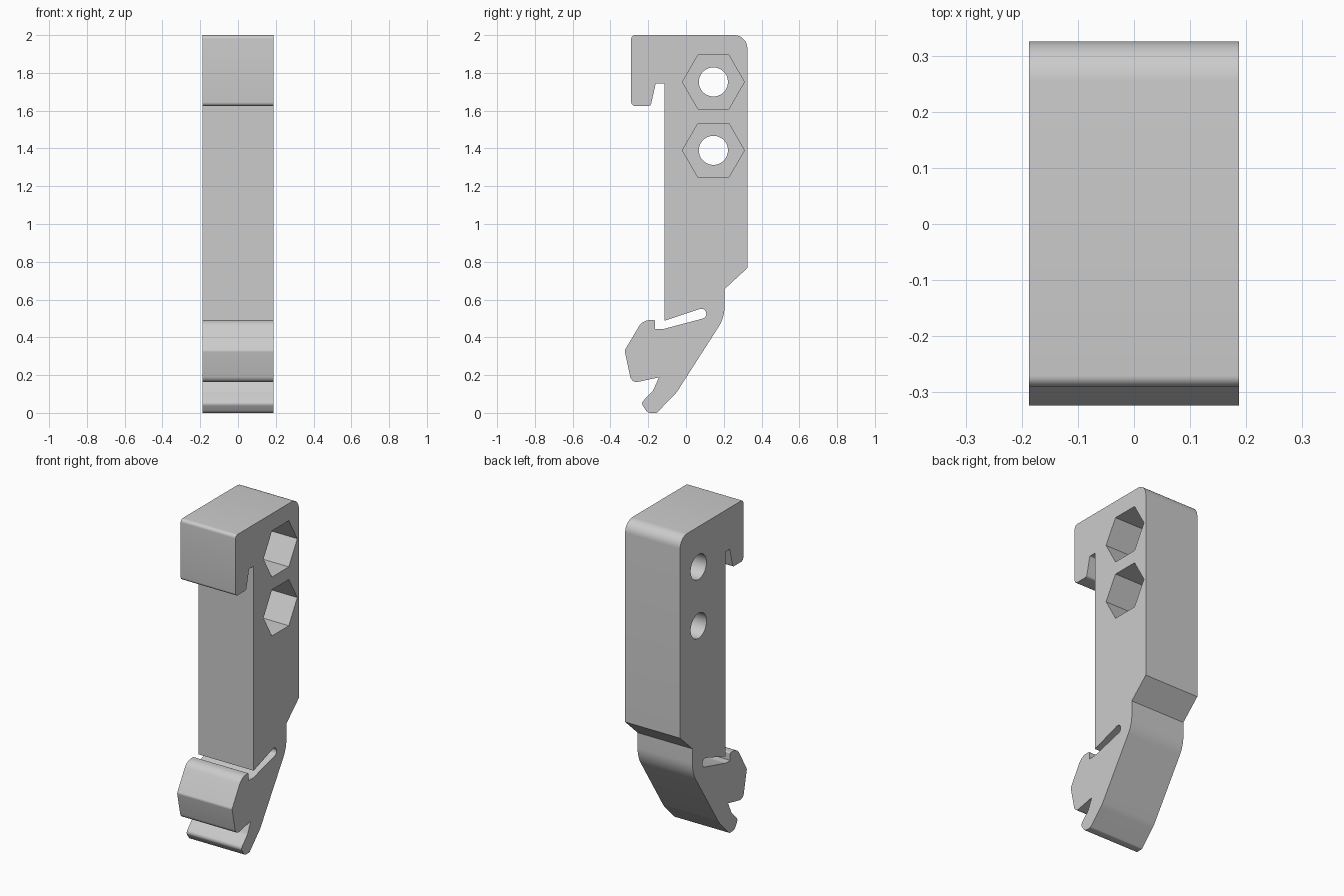
import bpy, bmesh, math
from mathutils import Vector

cube = bpy.data.objects.get("Cube")
if cube:
    bpy.data.objects.remove(cube, do_unlink=True)

WIDTH = 0.374

grey = bpy.data.materials.new("light grey plastic")
grey.use_nodes = True
colour = (0.6, 0.6, 0.6, 1)
grey.diffuse_color = colour
grey.node_tree.nodes["Principled BSDF"].inputs["Base Color"].default_value = colour


def rounded(corners, steps=8):
    """Turn (y, z, radius) corners into an outline with filleted corners."""
    outline = []
    for i, (y, z, radius) in enumerate(corners):
        p = Vector((y, z))
        before = Vector(corners[i - 1][:2]) - p
        after = Vector(corners[(i + 1) % len(corners)][:2]) - p
        if radius == 0:
            outline.append(p)
            continue
        half = before.angle(after) / 2
        reach = radius / math.tan(half)
        a, b = before.normalized(), after.normalized()
        centre = p + (a + b).normalized() * radius / math.sin(half)
        start, end = p + a * reach - centre, p + b * reach - centre
        sweep = math.pi - 2 * half
        for k in range(steps + 1):
            t = k / steps
            outline.append(centre + (start * math.sin((1 - t) * sweep)
                                     + end * math.sin(t * sweep)) / math.sin(sweep))
    return outline


def extrude_profile(name, outline, width):
    bm = bmesh.new()
    face = bm.faces.new([bm.verts.new((-width / 2, p.x, p.y)) for p in outline])
    grown = bmesh.ops.extrude_face_region(bm, geom=[face])
    moved = [g for g in grown["geom"] if isinstance(g, bmesh.types.BMVert)]
    bmesh.ops.translate(bm, verts=moved, vec=(width, 0, 0))
    bmesh.ops.recalc_face_normals(bm, faces=bm.faces)
    mesh = bpy.data.meshes.new(name)
    bm.to_mesh(mesh)
    bm.free()
    obj = bpy.data.objects.new(name, mesh)
    bpy.context.collection.objects.link(obj)
    mesh.materials.append(grey)
    return obj


def cut(target, sides, radius, x_from, x_to, y, z):
    """Drill a prism-shaped hole along x."""
    bpy.ops.mesh.primitive_cylinder_add(
        vertices=sides, radius=radius, depth=x_to - x_from,
        location=((x_from + x_to) / 2, y, z), rotation=(0, math.pi / 2, 0))
    cutter = bpy.context.object
    cutter.name = "hole_cutter"
    cutter.hide_render = True
    cutter.data.materials.append(grey)
    mod = target.modifiers.new("hole", "BOOLEAN")
    mod.operation = "DIFFERENCE"
    mod.solver = "EXACT"
    mod.object = cutter
    bpy.context.view_layer.objects.active = target
    bpy.ops.object.modifier_apply(modifier=mod.name)
    bpy.data.objects.remove(cutter, do_unlink=True)


# Upper hook and back of the body
hook = [(-0.115, 1.745, 0), (-0.16, 1.745, 0.006), (-0.187, 1.625, 0.015),
        (-0.29, 1.625, 0.02), (-0.29, 2, 0.02), (0.325, 2, 0.07)]
back = [(0.325, 0.767, 0), (0.204, 0.655, 0), (0.204, 0.505, 0.2),
        (-0.052, 0.105, 0.2)]
# Release tab, catch nose and the spring slot
tab = [(-0.155, 0, 0.015), (-0.203, 0, 0.03), (-0.238, 0.052, 0.022),
       (-0.175, 0.117, 0.06), (-0.143, 0.188, 0)]
nose = [(-0.288, 0.157, 0.035), (-0.325, 0.33, 0.02), (-0.23, 0.491, 0.07),
        (-0.163, 0.491, 0.006), (-0.163, 0.444, 0), (-0.12, 0.444, 0.02)]
slot = [(0.114, 0.506, 0.025), (0.098, 0.558, 0.025), (-0.115, 0.487, 0)]

clip = extrude_profile("clip_body", rounded(hook + back + tab + nose + slot), WIDTH)

# Bolt holes with hexagonal nut pockets on the left side
for height in (1.752, 1.39):
    cut(clip, 48, 0.077, -0.3, 0.3, 0.145, height)
    cut(clip, 6, 0.164, WIDTH / 2 - 0.22, 0.3, 0.145, height)

bpy.ops.object.select_all(action="DESELECT")
clip.select_set(True)
bpy.context.view_layer.objects.active = clip
bpy.ops.object.shade_smooth_by_angle(angle=math.radians(30))
